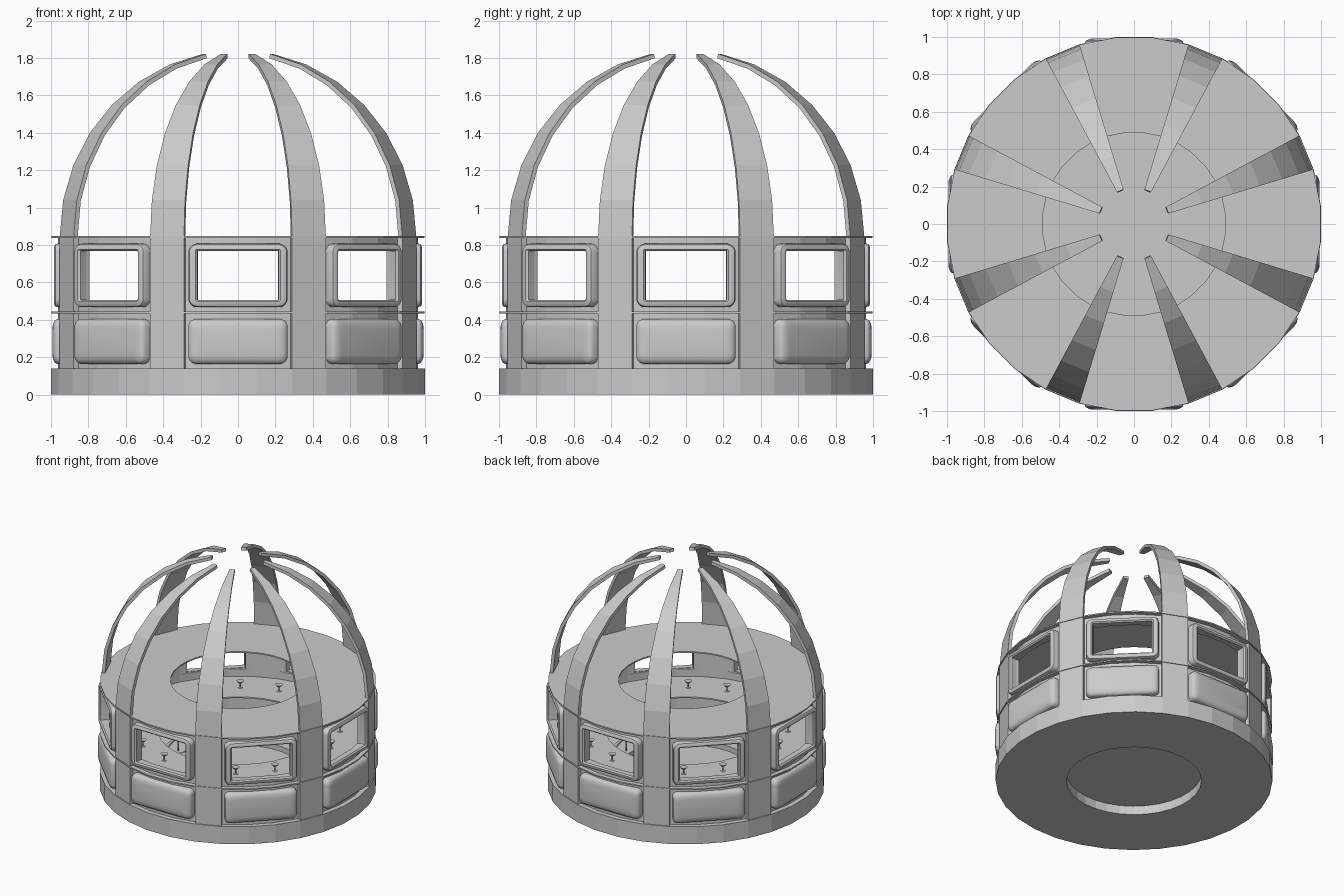
import bpy, bmesh
from math import sin, cos, pi, radians, asin, degrees

if "Cube" in bpy.data.objects:
    bpy.data.objects.remove(bpy.data.objects["Cube"])

SEG = 11.25          # one side of the 32-sided plan
HALF = SEG / 2


def finish(name, bm, smooth=None):
    bmesh.ops.recalc_face_normals(bm, faces=bm.faces[:])
    me = bpy.data.meshes.new(name)
    bm.to_mesh(me)
    bm.free()
    ob = bpy.data.objects.new(name, me)
    bpy.context.collection.objects.link(ob)
    if smooth:
        bpy.ops.object.select_all(action='DESELECT')
        ob.select_set(True)
        bpy.context.view_layer.objects.active = ob
        bpy.ops.object.shade_smooth_by_angle(angle=radians(smooth))
    return ob


def polar(r, deg, z):
    return (r * cos(radians(deg)), r * sin(radians(deg)), z)


def bridge(bm, rings, close_rings=False, cap=False):
    """Skin a list of equally long closed vertex loops."""
    n = len(rings[0])
    pairs = list(zip(rings, rings[1:]))
    if close_rings:
        pairs.append((rings[-1], rings[0]))
    for a, b in pairs:
        for i in range(n):
            j = (i + 1) % n
            bm.faces.new((a[i], a[j], b[j], b[i]))
    if cap:
        bm.faces.new(rings[0])
        bm.faces.new(rings[-1])


def lathe(name, profile, sides=32):
    """Closed (r, z) profile turned around z."""
    bm = bmesh.new()
    rings = [[bm.verts.new(polar(r, HALF + 360 * k / sides, z)) for r, z in profile]
             for k in range(sides)]
    bridge(bm, rings, close_rings=True)
    return finish(name, bm)


def sector(bm, angles, r0, r1, z0, z1):
    """Block of wall following the given plan angles."""
    rings = [[bm.verts.new(polar(r, a, z)) for r, z in
              ((r0, z0), (r1, z0), (r1, z1), (r0, z1))] for a in angles]
    bridge(bm, rings, cap=True)


def rounded_loop(bm, deg, hw, hh, rad, depth, zc):
    """Rounded rectangle facing outwards at plan angle deg."""
    vs = []
    c, s = cos(radians(deg)), sin(radians(deg))
    for q, (sx, sz) in enumerate(((1, 1), (-1, 1), (-1, -1), (1, -1))):
        for k in range(6):
            t = (q + k / 5) * pi / 2
            u = sx * (hw - rad) + rad * cos(t)
            w = sz * (hh - rad) + rad * sin(t)
            vs.append(bm.verts.new((depth * c - u * s, depth * s + u * c, zc + w)))
    return vs


# Base drum with a shallow recess underneath, and its inner floor
lathe("base_drum", [(0.49, 0), (1.004, 0), (1.004, 0.14), (0.49, 0.14)])
bm = bmesh.new()
sector_ring = [[bm.verts.new(polar(0.495, HALF + SEG * k, z)) for k in range(32)]
               for z in (0.07, 0.10)]
bridge(bm, sector_ring, cap=True)
finish("inner_floor", bm)

# Gallery floor and ceiling plates
lathe("gallery_floor", [(0.58, 0.433), (1.002, 0.433), (1.002, 0.443), (0.58, 0.443)])
lathe("ceiling_plate", [(0.49, 0.838), (1.002, 0.838), (1.002, 0.848), (0.49, 0.848)])

# Walls with window openings between the pillars
bays = [45 * k for k in range(8)]
open_a = degrees(asin(0.22 / 0.96))
wide = [-3 * HALF, -HALF, HALF, 3 * HALF]
bm = bmesh.new()
for b in bays:
    full = [b + a for a in wide]
    sector(bm, full, 0.935, 0.967, 0.14, 0.503)
    sector(bm, full, 0.935, 0.967, 0.767, 0.84)
    for s in (-1, 1):
        sector(bm, [b + s * open_a, b + s * 3 * HALF], 0.935, 0.967, 0.503, 0.767)
finish("walls", bm)

# Pillars
bm = bmesh.new()
for b in bays:
    sector(bm, [b + 22.5 - HALF, b + 22.5 + HALF], 0.935, 0.996, 0.14, 0.845)
finish("pillars", bm)

# Open dome ribs, each a narrow slice of a hemisphere
bm = bmesh.new()
for b in bays:
    rings = []
    for k in range(8):
        t = radians(SEG * k)
        ring = []
        for r, a in ((0.972, -HALF), (0.996, -HALF), (0.996, HALF), (0.972, HALF)):
            ring.append(bm.verts.new(polar(r * cos(t), b + 22.5 + a, 0.845 + r * sin(t))))
        rings.append(ring)
    bridge(bm, rings, cap=True)
finish("dome_ribs", bm)

# Window frames and padded lower panels
frame = [(0.265, 0.17, 0.045, 0.93), (0.265, 0.17, 0.045, 0.965), (0.26, 0.165, 0.042, 0.977),
         (0.245, 0.15, 0.034, 0.985), (0.228, 0.14, 0.012, 0.985), (0.217, 0.131, 0.004, 0.975),
         (0.217, 0.131, 0.004, 0.93)]
panel = [(0.265, 0.12, 0.04, 0.93), (0.265, 0.12, 0.04, 0.965), (0.258, 0.113, 0.038, 0.979),
         (0.242, 0.097, 0.034, 0.988), (0.22, 0.075, 0.028, 0.993)]
bm_f, bm_p = bmesh.new(), bmesh.new()
for b in bays:
    bridge(bm_f, [rounded_loop(bm_f, b, *p, 0.637) for p in frame], close_rings=True)
    bridge(bm_p, [rounded_loop(bm_p, b, *p, 0.284) for p in panel], cap=True)
finish("window_frames", bm_f, 35)
finish("lower_panels", bm_p, 35)


def cone(bm, x, y, z0, z1, r0, r1, sides=10):
    rings = [[bm.verts.new((x + r * cos(2 * pi * k / sides), y + r * sin(2 * pi * k / sides), z))
              for k in range(sides)] for r, z in ((r0, z0), (r1, z1))]
    bridge(bm, rings, cap=True)


# Gallery stools: foot, stem and flared seat
bm = bmesh.new()
for k in range(16):
    x, y, _ = polar(0.74, 22.5 * k + 11.25, 0)
    cone(bm, x, y, 0.443, 0.447, 0.018, 0.016)
    cone(bm, x, y, 0.445, 0.48, 0.005, 0.005, 6)
    cone(bm, x, y, 0.474, 0.497, 0.007, 0.028)
finish("stools", bm, 35)

# Railing around the inner floor
bm = bmesh.new()
for k in range(16):
    x, y, _ = polar(0.53, 22.5 * k, 0)
    cone(bm, x, y, 0.002, 0.25, 0.007, 0.007, 6)
finish("railing_posts", bm)
lathe("railing_top", [(0.52, 0.245), (0.54, 0.245), (0.54, 0.26), (0.52, 0.26)])

# Curved stair up to the gallery
bm = bmesh.new()
for k in range(12):
    a = 190 + 6 * k
    sector(bm, [a, a + 5.5], 0.5, 0.58, 0.155 + 0.024 * k, 0.165 + 0.024 * k)
finish("stair_treads", bm)
